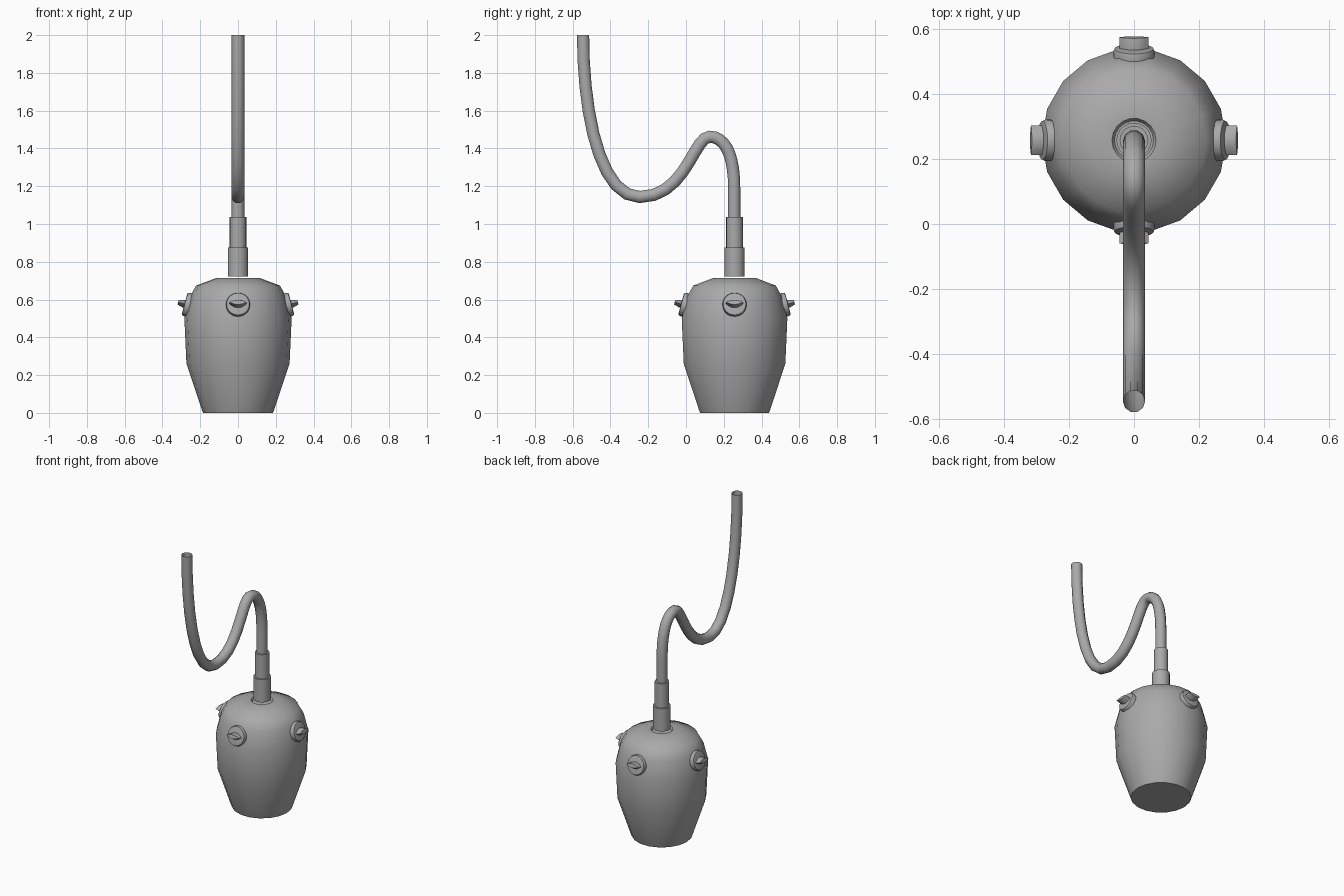
import bpy, bmesh, math
from mathutils import Matrix, Vector

if "Cube" in bpy.data.objects:
    bpy.data.objects.remove(bpy.data.objects["Cube"])

CY = 0.257  # y of the body axis

# Dark grey finish shared by every part
grey = bpy.data.materials.new("dark_grey")
grey.diffuse_color = (0.4, 0.4, 0.4, 1)
grey.use_nodes = True
grey.node_tree.nodes["Principled BSDF"].inputs["Base Color"].default_value = grey.diffuse_color


def finish(ob, angle=42):
    ob.data.materials.clear()
    ob.data.materials.append(grey)
    bpy.ops.object.select_all(action='DESELECT')
    ob.select_set(True)
    bpy.context.view_layer.objects.active = ob
    bpy.ops.object.shade_smooth_by_angle(angle=math.radians(angle))


def make(name, bm):
    bmesh.ops.recalc_face_normals(bm, faces=bm.faces)
    me = bpy.data.meshes.new(name)
    bm.to_mesh(me)
    bm.free()
    ob = bpy.data.objects.new(name, me)
    bpy.context.collection.objects.link(ob)
    return ob


def loft(bm, rings):
    loops = [[bm.verts.new(p) for p in ring] for ring in rings]
    n = len(loops[0])
    for a, b in zip(loops, loops[1:]):
        for i in range(n):
            j = (i + 1) % n
            bm.faces.new((a[i], a[j], b[j], b[i]))
    bm.faces.new(loops[0][::-1])
    bm.faces.new(loops[-1])


def ellipse(rx, ry, z, n):
    return [(rx * math.cos(math.tau * i / n), ry * math.sin(math.tau * i / n), z)
            for i in range(n)]


def lathe(name, profile, n):
    bm = bmesh.new()
    loft(bm, [ellipse(r, r, z, n) for r, z in profile])
    ob = make(name, bm)
    ob.location = (0, CY, 0)
    finish(ob)


# Body, with a shallow recess in the top around the neck
lathe("body", [(0.185, 0), (0.190, 0.012), (0.273, 0.26), (0.284, 0.50), (0.255, 0.615),
               (0.222, 0.674), (0.112, 0.715), (0.068, 0.715), (0.060, 0.702)], 18)

# Stepped neck sleeve
lathe("neck_sleeve", [(0.054, 0.722), (0.054, 0.875), (0.044, 0.875), (0.044, 1.038),
                      (0.032, 1.038)], 20)

# Hanging cord swept along a curve
cu = bpy.data.curves.new("cord", 'CURVE')
cu.dimensions = '3D'
cu.bevel_depth = 0.034
cu.bevel_resolution = 3
cu.resolution_u = 9
path = [  # left handle, point, right handle as (y, z)
    ((0.255, 0.95), (0.255, 1.00), (0.255, 1.06)),
    ((0.255, 1.12), (0.255, 1.19), (0.255, 1.36)),
    ((0.21, 1.462), (0.125, 1.462), (0.04, 1.462)),
    ((0.0, 1.143), (-0.245, 1.143), (-0.46, 1.143)),
    ((-0.545, 1.6), (-0.545, 2.0), (-0.545, 2.2)),
]
sp = cu.splines.new('BEZIER')
sp.bezier_points.add(len(path) - 1)
for bp, (l, c, r) in zip(sp.bezier_points, path):
    bp.handle_left_type = bp.handle_right_type = 'FREE'
    bp.co, bp.handle_left, bp.handle_right = [(0, *p) for p in (c, l, r)]
cord = bpy.data.objects.new("cord", cu)
bpy.context.collection.objects.link(cord)
bpy.ops.object.select_all(action='DESELECT')
cord.select_set(True)
bpy.context.view_layer.objects.active = cord
bpy.ops.object.convert(target='MESH')
finish(bpy.context.view_layer.objects.active)


def lens(w, h, z):
    top = [(w * t / 4, h * (1 - (t / 4) ** 2), z) for t in range(4, -5, -1)]
    bottom = [(w * t / 4, -h * (1 - (t / 4) ** 2), z) for t in range(-3, 4)]
    return top + bottom


# Four knobs around the body: a round base and a lens-shaped lever
tilt = math.radians(15)
out = Vector((math.cos(tilt), 0, math.sin(tilt)))
across = Vector((0, 1, 0))
frame = Matrix((across, out.cross(across), out)).transposed().to_4x4()
frame.translation = (0.283, 0, 0.577)
for k, side in enumerate(("right", "back", "left", "front")):
    bm = bmesh.new()
    loft(bm, [ellipse(r, r, z, 20) for r, z in
              ((0.063, -0.04), (0.064, -0.012), (0.060, -0.002), (0.052, 0.0))])
    loft(bm, [lens(0.045, 0.021, -0.01), lens(0.045, 0.021, 0.006), lens(0.045, 0.012, 0.035)])
    bm.transform(Matrix.Translation((0, CY, 0)) @ Matrix.Rotation(k * math.pi / 2, 4, 'Z') @ frame)
    finish(make("knob_" + side, bm), 35)
